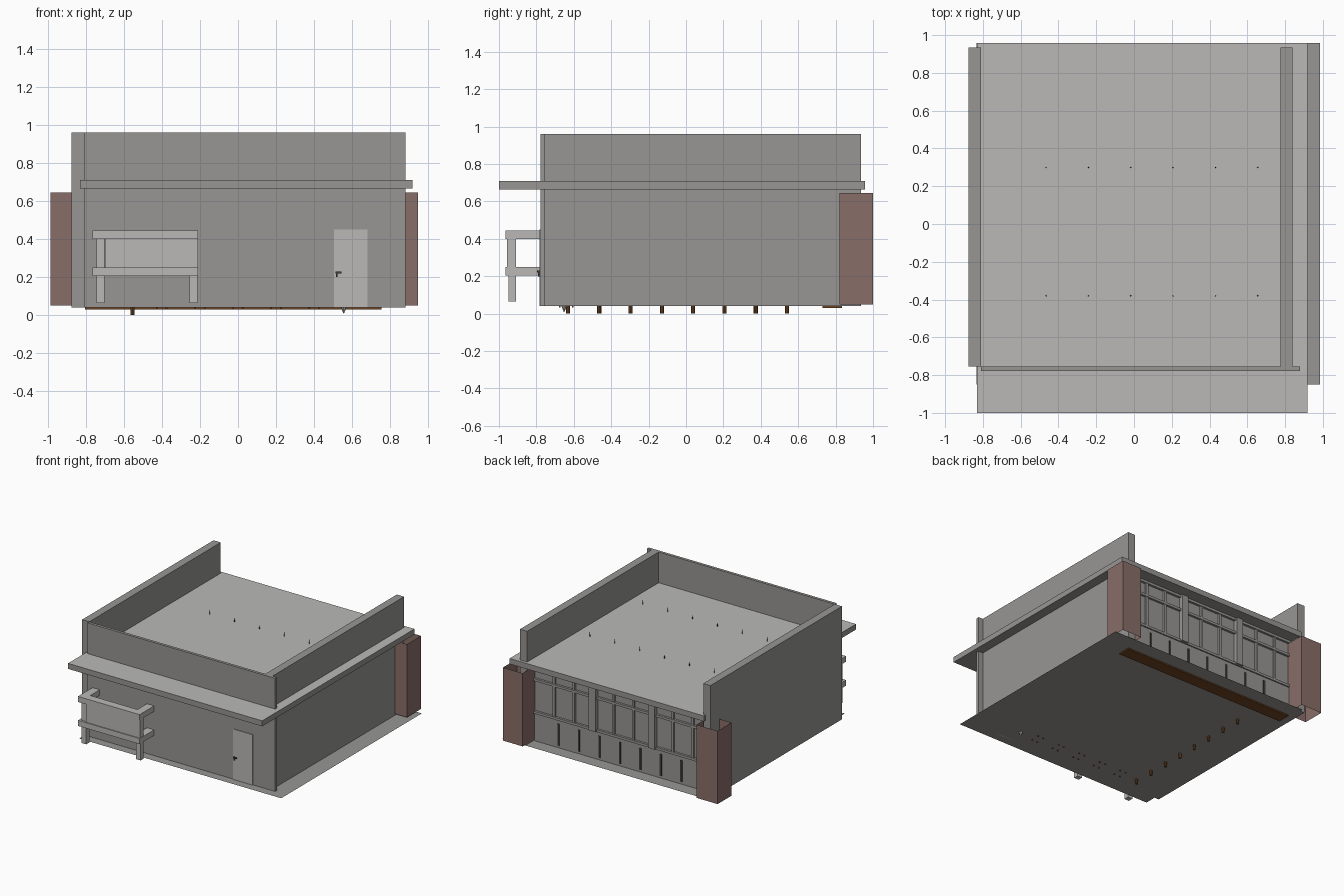
import bpy, bmesh, math

if "Cube" in bpy.data.objects:
    bpy.data.objects.remove(bpy.data.objects["Cube"])


def material(name, rgb):
    m = bpy.data.materials.new(name)
    m.diffuse_color = (*rgb, 1)
    m.use_nodes = True
    m.node_tree.nodes["Principled BSDF"].inputs["Base Color"].default_value = m.diffuse_color
    return m


WALL = material("wall grey", (0.31, 0.305, 0.295))
LIGHT = material("light grey", (0.49, 0.485, 0.475))
BRICK = material("brick red", (0.25, 0.155, 0.14))
WOOD = material("brown wood", (0.16, 0.06, 0.016))
DARK = material("dark metal", (0.05, 0.048, 0.045))


def finish(name, bm, *mats):
    me = bpy.data.meshes.new(name)
    bm.to_mesh(me)
    bm.free()
    for m in mats:
        me.materials.append(m)
    ob = bpy.data.objects.new(name, me)
    bpy.context.collection.objects.link(ob)
    return ob


def add_box(bm, x0, x1, y0, y1, z0, z1):
    verts = bmesh.ops.create_cube(bm, size=1)["verts"]
    for v in verts:
        v.co = ((x0 + x1) / 2 + v.co.x * (x1 - x0),
                (y0 + y1) / 2 + v.co.y * (y1 - y0),
                (z0 + z1) / 2 + v.co.z * (z1 - z0))


def boxes(name, mat, *dims):
    bm = bmesh.new()
    for d in dims:
        add_box(bm, *d)
    return finish(name, bm, mat)


def add_cone(bm, x, y, z0, z1, r0, r1, sides=8):
    verts = bmesh.ops.create_cone(bm, cap_ends=True, segments=sides,
                                  radius1=r0, radius2=r1, depth=z1 - z0)["verts"]
    for v in verts:
        v.co.x += x
        v.co.y += y
        v.co.z += (z0 + z1) / 2


# Thin floor sheet
bm = bmesh.new()
bm.faces.new([bm.verts.new((x, y, 0.04)) for x, y in
              ((-0.835, -0.85), (0.984, -0.85), (0.984, 0.958), (-0.835, 0.958))])
finish("floor", bm, WALL)

# Walls rising above the roof as parapets
boxes("left_wall", WALL, (-0.875, -0.81, -0.755, 0.935, 0.04, 0.96))
boxes("right_wall", WALL, (0.775, 0.84, -0.755, 0.935, 0.04, 0.96))
boxes("front_wall", WALL, (-0.81, 0.88, -0.778, -0.755, 0.04, 0.96))

# Roof slab with a lighter top face
bm = bmesh.new()
add_box(bm, -0.83, 0.918, -1.0, 0.957, 0.665, 0.71)
bm.normal_update()
for f in bm.faces:
    f.material_index = 1 if f.normal.z > 0.5 else 0
finish("roof_slab", bm, WALL, LIGHT)

# Brick piers, open at top and bottom
for side, x0, x1 in (("left", -0.985, -0.795), ("right", 0.77, 0.947)):
    bm = bmesh.new()
    add_box(bm, x0, x1, 0.82, 1.0, 0.05, 0.645)
    bm.normal_update()
    bmesh.ops.delete(bm, geom=[f for f in bm.faces if abs(f.normal.z) > 0.5],
                     context="FACES_ONLY")
    finish(side + "_brick_pier", bm, BRICK)

# Rear shopfront: low wall, panes, mullions, rails
boxes("shopfront_low_wall", WALL, (-0.81, 0.775, 0.835, 0.85, 0.04, 0.27))
boxes("shopfront_panes", WALL, (-0.81, 0.775, 0.835, 0.842, 0.27, 0.665))
mullions = [0.59 - 0.178 * i for i in range(8)]
boxes("shopfront_mullions", WALL,
      *[(x - 0.01, x + 0.01, 0.83, 0.857, 0.27, 0.665) for x in mullions])
boxes("shopfront_posts", WALL,
      *[(mullions[i] - 0.03, mullions[i] + 0.03, 0.83, 0.875, 0.27, 0.665) for i in (2, 5)])
boxes("shopfront_rails", WALL,
      *[(-0.81, 0.775, 0.83, 0.86, z, z + 0.02) for z in (0.265, 0.53, 0.645)])
boxes("low_wall_bars", DARK,
      *[(x - 0.008, x + 0.008, 0.85, 0.856, 0.06, 0.235)
        for x in (0.55 - 0.184 * i for i in range(7))])

# Front door with handle
boxes("front_door", LIGHT, (0.505, 0.68, -0.784, -0.776, 0.04, 0.45))
boxes("door_handle", DARK, (0.513, 0.545, -0.797, -0.79, 0.22, 0.23),
      (0.515, 0.523, -0.792, -0.784, 0.2, 0.23))

# Front balustrade: two U-shaped rails on posts, with a thin panel
frame = []
for z in (0.205, 0.4):
    frame += [(-0.765, -0.21, -0.965, -0.9, z, z + 0.045),
              (-0.765, -0.70, -0.9, -0.778, z, z + 0.045),
              (-0.275, -0.21, -0.9, -0.778, z, z + 0.045)]
for x in (-0.745, -0.255):
    frame += [(x, x + 0.042, -0.948, -0.908, 0.065, 0.205),
              (x, x + 0.042, -0.948, -0.908, 0.25, 0.4)]
boxes("balustrade_frame", LIGHT, *frame)
boxes("balustrade_panel", LIGHT, (-0.70, -0.21, -0.957, -0.949, 0.25, 0.4))

# Window bench inside the shopfront
boxes("window_bench", WOOD, (-0.805, 0.755, 0.73, 0.834, 0.03, 0.16))

# Bar stools in a row along the left side
bm = bmesh.new()
for i in range(8):
    y = -0.631 + i * 0.1673
    add_cone(bm, -0.555, y, 0.0, 0.17, 0.011, 0.011)
    add_cone(bm, -0.555, y, 0.17, 0.19, 0.04, 0.04, 12)
finish("bar_stools", bm, WOOD)

# Small chairs along the front wall
chairs = []
for i in range(5):
    x = -0.43 + i * 0.2
    chairs.append((x - 0.005, x + 0.065, -0.685, -0.6, 0.12, 0.13))
    chairs += [(x + dx, x + dx + 0.008, y, y + 0.008, 0.033, 0.12)
               for dx in (0, 0.05) for y in (-0.68, -0.61)]
boxes("front_chairs", WOOD, *chairs)

# Pointed stand near the door
bm = bmesh.new()
add_cone(bm, 0.556, -0.652, 0.01, 0.06, 0.002, 0.022)
finish("pointed_stand", bm, LIGHT)

# Pendant lamps whose tips poke through the roof
bm = bmesh.new()
for y in (0.3, -0.38):
    for i in range(6):
        x = -0.465 + i * 0.224
        add_cone(bm, x, y, 0.56, 0.745, 0.012, 0.001)
        add_cone(bm, x, y, 0.5, 0.56, 0.045, 0.012, 12)
finish("pendant_lamps", bm, DARK)
